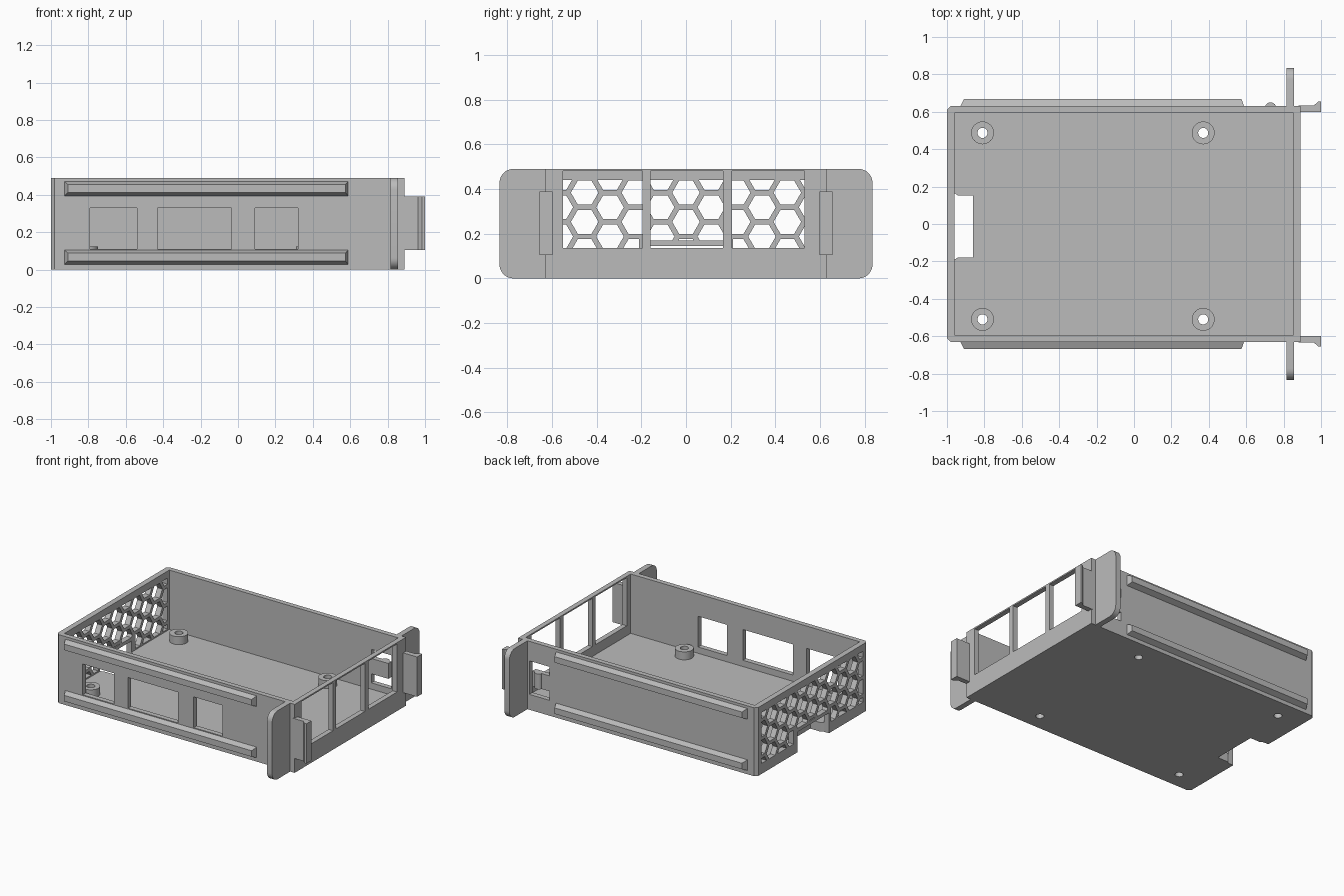
import bpy, bmesh, math
from mathutils import Vector

if "Cube" in bpy.data.objects:
    bpy.data.objects.remove(bpy.data.objects["Cube"], do_unlink=True)

GREY = bpy.data.materials.new("plain grey")
GREY.use_nodes = True
GREY.diffuse_color = (0.5, 0.5, 0.5, 1)
GREY.node_tree.nodes["Principled BSDF"].inputs["Base Color"].default_value = (0.5, 0.5, 0.5, 1)

X0, X1, W, H = -1.0, 0.89, 0.63, 0.49     # body limits
T, FLOOR = 0.036, 0.065                   # wall and floor thickness


def finish(bm, name):
    bmesh.ops.recalc_face_normals(bm, faces=bm.faces)
    me = bpy.data.meshes.new(name)
    bm.to_mesh(me)
    bm.free()
    me.materials.append(GREY)
    ob = bpy.data.objects.new(name, me)
    bpy.context.collection.objects.link(ob)
    return ob


def extrude(bm, pts, vec):
    face = bm.faces.new([bm.verts.new(p) for p in pts])
    new = bmesh.ops.extrude_face_region(bm, geom=[face])["geom"]
    verts = [v for v in new if isinstance(v, bmesh.types.BMVert)]
    bmesh.ops.translate(bm, verts=verts, vec=vec)


def prism(name, outline, z0, z1):
    bm = bmesh.new()
    extrude(bm, [(x, y, z0) for x, y in outline], (0, 0, z1 - z0))
    return finish(bm, name)


def box(name, x0, x1, y0, y1, z0, z1):
    y0, y1 = sorted((y0, y1))
    return prism(name, [(x0, y0), (x1, y0), (x1, y1), (x0, y1)], z0, z1)


def cylinder(name, x, y, r, z0, z1, n=32):
    ring = [(x + r * math.cos(2 * math.pi * i / n), y + r * math.sin(2 * math.pi * i / n)) for i in range(n)]
    return prism(name, ring, z0, z1)


def cut(target, cutter):
    cutter.hide_render = True
    mod = target.modifiers.new("cut", 'BOOLEAN')
    mod.operation, mod.solver, mod.object = 'DIFFERENCE', 'EXACT', cutter
    bpy.ops.object.select_all(action='DESELECT')
    bpy.context.view_layer.objects.active = target
    target.select_set(True)
    bpy.ops.object.modifier_apply(modifier=mod.name)


def drop(cutter):
    bpy.data.objects.remove(cutter, do_unlink=True)


def smooth(ob):
    bpy.ops.object.select_all(action='DESELECT')
    bpy.context.view_layer.objects.active = ob
    ob.select_set(True)
    bpy.ops.object.shade_smooth_by_angle(angle=math.radians(30))


def honeycomb():
    """Flat-topped hexagon prisms through the end wall, trimmed to its border."""
    pitch, rad = 0.131, 0.0617
    step = pitch * math.sqrt(3) / 2
    bm = bmesh.new()
    for col in range(-5, 6):
        for row in range(-1, 5):
            y, z = col * step, 0.384 - pitch * (row - 0.5 * (col % 2))
            zmin = 0.17 if abs(col) < 2 else 0.075
            planes = [((0, 0, 0.44), (0, 0, 1)), ((0, 0, zmin), (0, 0, -1)),
                      ((0, 0.575, 0), (0, 1, 0)), ((0, -0.575, 0), (0, -1, 0))]
            if abs(col) == 2 and z < 0.2:
                side = math.copysign(1, col)
                planes.append(((0, 0.21 * side, 0), (0, -side, 0)))
            one = bmesh.new()
            one.faces.new([one.verts.new((X0 - 0.05, y + rad * math.cos(a), z + rad * math.sin(a)))
                           for a in (i * math.pi / 3 for i in range(6))])
            for co, no in planes:
                bmesh.ops.bisect_plane(one, geom=one.verts[:] + one.edges[:] + one.faces[:],
                                       plane_co=co, plane_no=no, clear_outer=True)
            for f in one.faces:
                if f.calc_area() > 0.0003:
                    extrude(bm, [v.co.copy() for v in f.verts], (0.05 + T + 0.02, 0, 0))
            one.free()
    return finish(bm, "honeycomb_cutter")


# Open tray with chamfered rear corners
tray = prism("tray", [(X0, -W + 0.02), (X0 + 0.02, -W), (X1, -W), (X1, W),
                      (X0 + 0.02, W), (X0, W - 0.02)], 0, H)
cutters = [box("cavity", X0 + 0.04, X1 - T, -W + T, W - T, FLOOR, 1)]
# Side wall windows
for a, b in ((-0.79, -0.54), (-0.43, -0.035), (0.09, 0.32)):
    cutters.append(box("window", a, b, -W - 0.1, -W + 0.06, 0.11, 0.33))
# End wall openings
for a, b in ((-0.55, -0.195), (-0.16, 0.165), (0.205, 0.53)):
    cutters.append(box("opening", X1 - 0.06, X1 + 0.1, a, b, 0.136, 0.48))
# Cable notch and latch slot
cutters.append(prism("notch", [(-1.1, -0.19), (-0.96, -0.19), (-0.94, -0.178), (-0.86, -0.178),
                               (-0.86, 0.152), (-0.94, 0.152), (-0.96, 0.165), (-1.1, 0.165)], -0.1, 0.145))
cutters.append(box("slot", 0.64, 0.8, W - 0.06, W + 0.1, 0.11, 0.35))
cutters.append(honeycomb())
for c in cutters:
    cut(tray, c)
    drop(c)

# Screw standoffs with holes through the floor
for x in (-0.81, 0.37):
    for y in (-0.51, 0.487):
        post = cylinder("standoff", x, y, 0.061, FLOOR - 0.01, 0.122)
        hole = cylinder("hole", x, y, 0.027, -0.1, 0.3, 24)
        cut(post, hole)
        cut(tray, hole)
        drop(hole)
        smooth(post)

# Latch tongue with rounded bump
box("latch_tongue", 0.63, 0.775, W - T, W, 0.175, 0.285)
bump = [(0.73 + 0.028 * math.cos(math.pi * i / 10), W - 0.005 + 0.026 * math.sin(math.pi * i / 10))
        for i in range(11)]
smooth(prism("latch_bump", bump, 0.175, 0.285))

for s, side in ((-1, "right"), (1, "left")):
    # Slide rails with bevelled edges
    for z0 in (0.025, 0.392):
        z1 = z0 + 0.081
        bm = bmesh.new()
        base = [Vector((x, s * (W - 0.005), z)) for x, z in
                ((-0.93, z0), (0.59, z0), (0.59, z1), (-0.93, z1))]
        tip = [Vector((x, s * 0.667, z)) for x, z in
               ((-0.91, z0 + 0.02), (0.575, z0 + 0.02), (0.575, z1 - 0.018), (-0.91, z1 - 0.018))]
        lo, hi = ([bm.verts.new(p) for p in ring] for ring in (base, tip))
        bm.faces.new(lo)
        bm.faces.new(hi)
        for i in range(4):
            j = (i + 1) % 4
            bm.faces.new((lo[i], lo[j], hi[j], hi[i]))
        finish(bm, side + "_rail")

    # Mounting ear with rounded outer corners
    r, edge = 0.062, 0.835
    pts = [(0.815, s * (W - 0.01), 0), (0.815, s * (W - 0.01), H)]
    for cz, start in ((H - r, 90), (r, 0)):
        for i in range(9):
            a = math.radians(start - i * 90 / 8)
            pts.append((0.815, s * (edge - r + r * math.cos(a)), cz + r * math.sin(a)))
    bm = bmesh.new()
    extrude(bm, pts, (0.04, 0, 0))
    smooth(finish(bm, side + "_ear"))

    # Snap hook projecting from the end wall
    hook = [(0.88, 0.598), (1.0, 0.598), (1.0, 0.655), (0.985, 0.655), (0.962, 0.634), (0.88, 0.634)]
    prism(side + "_snap_hook", [(x, s * y) for x, y in hook], 0.105, 0.39)
